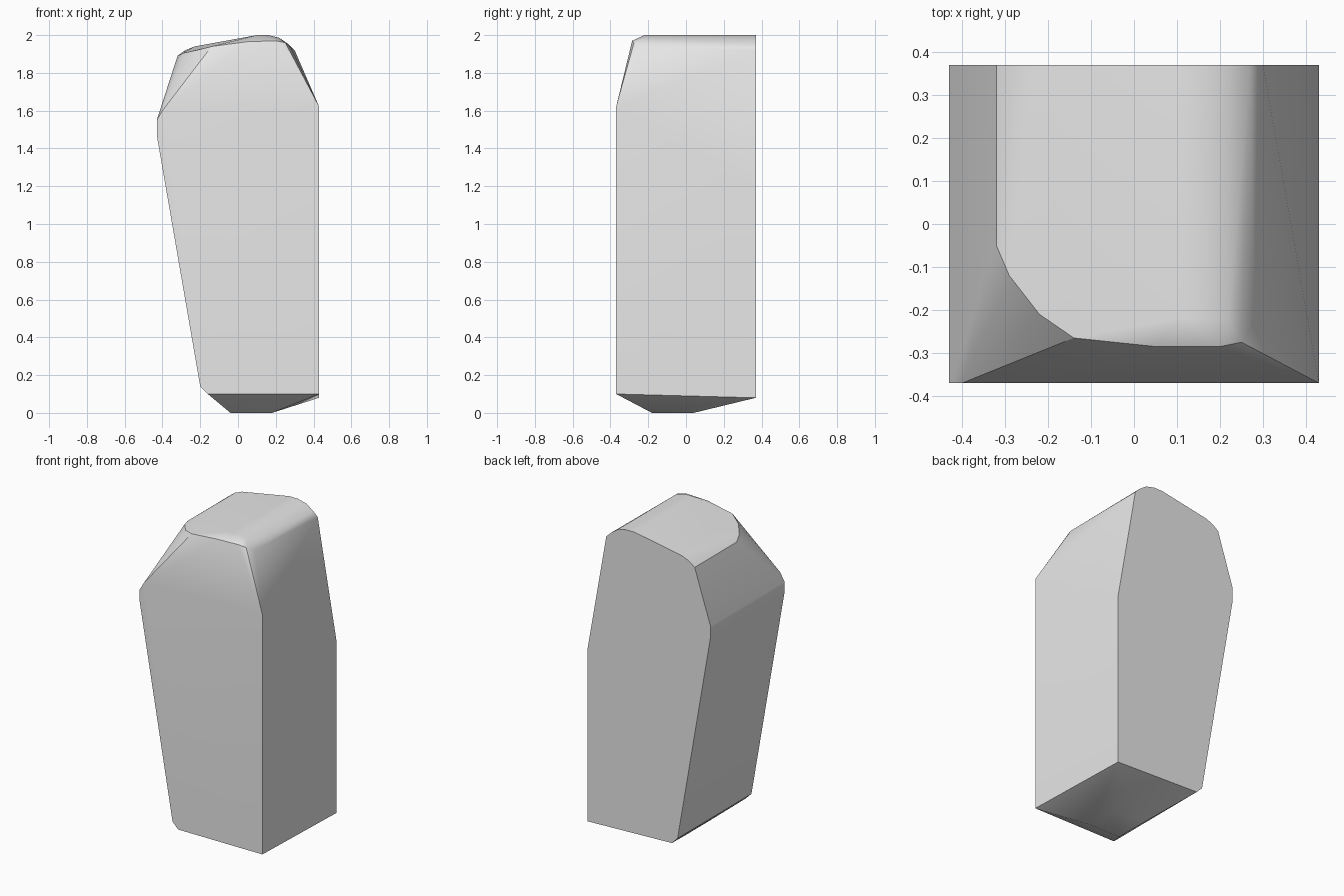
import bpy
import bmesh
import math

# Remove the default cube only
default_cube = bpy.data.objects.get("Cube")
if default_cube:
    bpy.data.objects.remove(default_cube, do_unlink=True)


def make_material(name, colour):
    material = bpy.data.materials.new(name)
    material.use_nodes = True
    material.diffuse_color = colour
    shader = next(n for n in material.node_tree.nodes if n.type == 'BSDF_PRINCIPLED')
    shader.inputs["Base Color"].default_value = colour
    return material


def slice_at(y, profile):
    """Place an (x, z) profile in the vertical plane at depth y."""
    return [(x, y, z) for x, z in profile]


def hull_object(name, points, material):
    """Wrap a chiselled convex block around the given points."""
    bm = bmesh.new()
    for point in points:
        bm.verts.new(point)
    result = bmesh.ops.convex_hull(bm, input=bm.verts[:])
    unused = {g for g in result["geom_interior"] + result["geom_unused"]
              if isinstance(g, bmesh.types.BMVert)}
    bmesh.ops.delete(bm, geom=list(unused), context='VERTS')
    # Merge the coplanar triangles into clean large facets
    bmesh.ops.dissolve_limit(bm, angle_limit=math.radians(0.5),
                             verts=bm.verts[:], edges=bm.edges[:])
    bmesh.ops.recalc_face_normals(bm, faces=bm.faces[:])
    mesh = bpy.data.meshes.new(name)
    bm.to_mesh(mesh)
    bm.free()
    mesh.materials.append(material)
    obj = bpy.data.objects.new(name, mesh)
    bpy.context.collection.objects.link(obj)
    return obj


HALF_DEPTH = 0.37

# Leaning left flank, shared by the front and back faces
left_flank = [(-.16, .1), (-.2, .14), (-.43, 1.47), (-.43, 1.55)]

# Upper ridge line, running from the front of the crown to the back
ridge = [(.1, 2), (.16, 2), (.22, 1.985)]

# Front face stops at the shoulder, back face rises to the full height
front_face = left_flank + [(.43, .1), (-.4, 1.6), (.43, 1.62)]
back_face = left_flank + ridge + [
    (.43, .08), (.43, 1.18), (.3, 1.92), (.27, 1.95),
    (-.32, 1.89), (-.28, 1.92), (-.23, 1.94)]

# Rounded front rim of the crown, left to right
crown_rim = [
    (-.32, -.05, 1.89), (-.29, -.12, 1.905), (-.22, -.21, 1.92),
    (-.14, -.265, 1.94), (.05, -.285, 1.965), (.2, -.285, 1.97),
    (.25, -.275, 1.96), (.28, -.23, 1.935)]

# Small flat foot under the tapered base
foot = [(x, y, 0) for x in (-.04, .18) for y in (-.18, .04)]

stone = make_material("light grey stone", (0.8, 0.8, 0.8, 1))
pillar = hull_object(
    "rock_pillar",
    slice_at(-HALF_DEPTH, front_face) + slice_at(HALF_DEPTH, back_face)
    + slice_at(-.22, ridge) + crown_rim + foot,
    stone)

# Soft shading on the worn crown, crisp edges on the large facets
bpy.ops.object.select_all(action='DESELECT')
pillar.select_set(True)
bpy.context.view_layer.objects.active = pillar
bpy.ops.object.shade_smooth_by_angle(angle=math.radians(30))
weighting = pillar.modifiers.new("facet_shading", 'WEIGHTED_NORMAL')
weighting.keep_sharp = True
